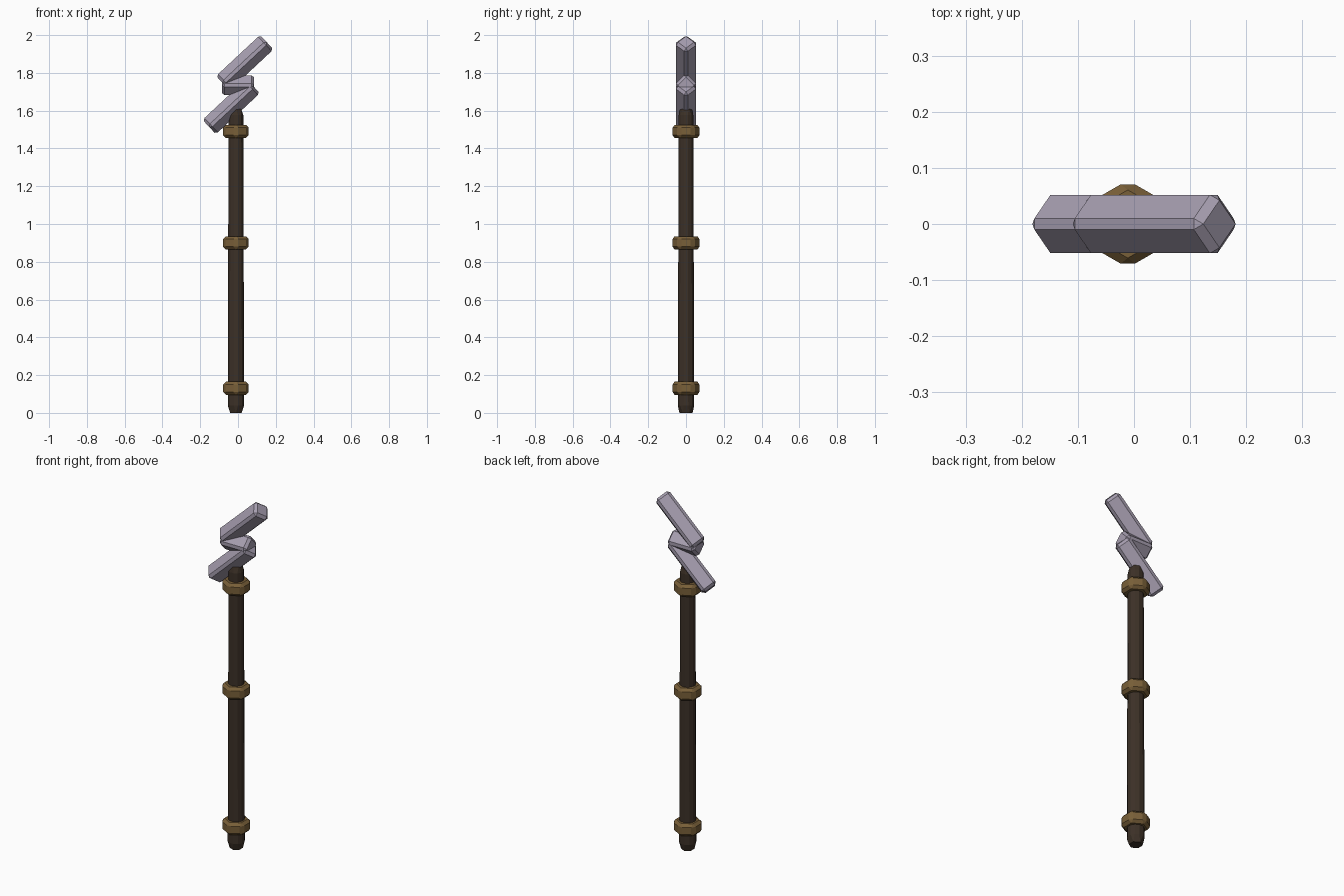
import bpy, bmesh
from math import pi, radians
from mathutils import Matrix, Vector

if "Cube" in bpy.data.objects:
    bpy.data.objects.remove(bpy.data.objects["Cube"])


def material(name, rgb):
    m = bpy.data.materials.new(name)
    m.diffuse_color = (*rgb, 1)
    m.use_nodes = True
    m.node_tree.nodes["Principled BSDF"].inputs["Base Color"].default_value = m.diffuse_color
    return m


WOOD = material("dark_wood", (0.045, 0.03, 0.02))
BRASS = material("brass", (0.19, 0.115, 0.04))
STEEL = material("pale_steel", (0.38, 0.34, 0.43))


def prism(name, sides, r1, r2, length, chamfer, matrix, mat, stretch=1):
    """Chamfered prism along its local z axis, chamfers stretched lengthwise."""
    bm = bmesh.new()
    bmesh.ops.create_cone(bm, cap_ends=True, segments=sides, radius1=r1,
                          radius2=r2, depth=length / stretch)
    bmesh.ops.bevel(bm, geom=bm.edges[:], offset=chamfer, segments=1,
                    profile=0.5, affect='EDGES', clamp_overlap=True)
    bm.transform(matrix @ Matrix.Diagonal((1, 1, stretch, 1)))
    bmesh.ops.recalc_face_normals(bm, faces=bm.faces[:])
    me = bpy.data.meshes.new(name)
    bm.to_mesh(me)
    bm.free()
    me.materials.append(mat)
    ob = bpy.data.objects.new(name, me)
    bpy.context.collection.objects.link(ob)
    return ob


AXIS_X = -0.011

# Tapered wooden shaft
prism("shaft", 6, 0.050, 0.045, 1.615, 0.013,
      Matrix.Translation((AXIS_X, 0, 0.8075)), WOOD, stretch=3)

# Brass collars
for i, z in enumerate((0.13, 0.90, 1.49)):
    prism(f"collar_{i + 1}", 6, 0.078, 0.078, 0.07, 0.015,
          Matrix.Translation((AXIS_X, 0, z)), BRASS)

# Zigzag head: three diamond-section bars in the xz plane
MID = Vector((0, 0, 1.738))
OFFSET = Vector((0.036, 0, 0.116))
for name, centre, length, angle in (
        ("upper_bar", MID + OFFSET, 0.318, 44),
        ("middle_bar", MID - Vector((0, 0, 0.003)), 0.17, 90),
        ("lower_bar", MID - OFFSET, 0.318, 47)):
    turn = Matrix.Rotation(radians(angle if angle == 90 else 47), 4, 'Y')
    prism(name, 4, 0.062, 0.062, length, 0.014,
          Matrix.Translation(centre) @ turn, STEEL)
